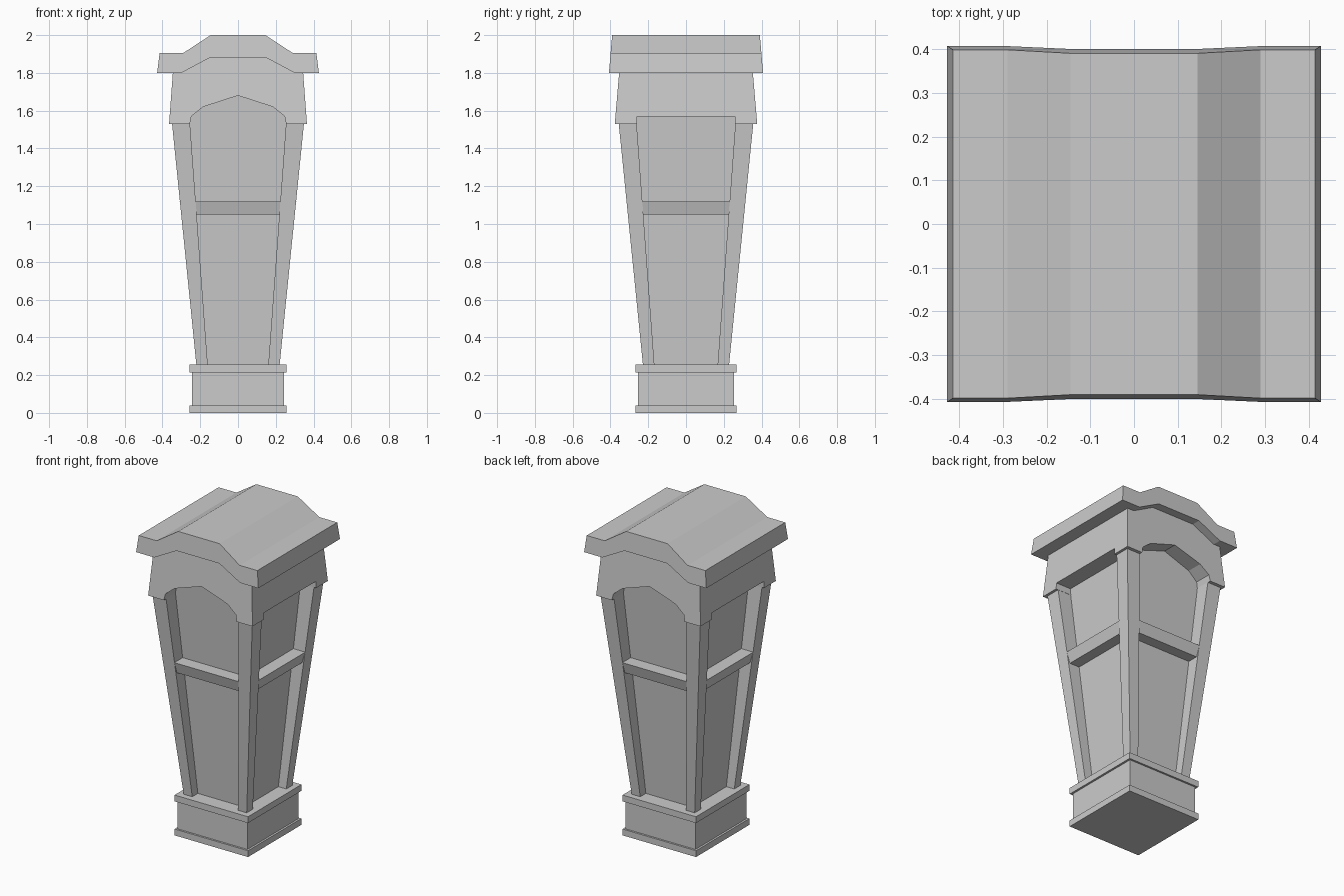
import bpy, bmesh

if "Cube" in bpy.data.objects:
    bpy.data.objects.remove(bpy.data.objects["Cube"])


def finish(name, bm):
    bmesh.ops.recalc_face_normals(bm, faces=bm.faces)
    me = bpy.data.meshes.new(name)
    bm.to_mesh(me)
    bm.free()
    ob = bpy.data.objects.new(name, me)
    bpy.context.collection.objects.link(ob)
    return ob


def skin(bm, ring_a, ring_b):
    # closed solid between two matching rings of points
    a = [bm.verts.new(p) for p in ring_a]
    b = [bm.verts.new(p) for p in ring_b]
    n = len(a)
    for i in range(n):
        j = (i + 1) % n
        bm.faces.new((a[i], a[j], b[j], b[i]))
    bm.faces.new(a)
    bm.faces.new(b[::-1])


def rect(x0, x1, y0, y1, z):
    return [(x0, y0, z), (x1, y0, z), (x1, y1, z), (x0, y1, z)]


def block(name, z0, r0, z1, r1=None):
    # block with rectangles (x0, x1, y0, y1) at the bottom and top
    bm = bmesh.new()
    skin(bm, rect(*r0, z0), rect(*(r1 or r0), z1))
    return finish(name, bm)


def centred(hx, hy):
    return (-hx, hx, -hy, hy)


def mirrored(half):
    # full symmetric profile from its right half, running from the centre outwards
    return half + [(-x, z) for x, z in reversed(half) if x > 0]


def profile_solid(name, pts, y_a, y_b):
    bm = bmesh.new()
    skin(bm, [(x, y_a(z), z) for x, z in pts], [(x, y_b(z), z) for x, z in pts])
    return finish(name, bm)


# Plinth
block("plinth_foot", 0, centred(.257, .267), .04)
block("plinth_block", .04, centred(.244, .255), .215)
block("plinth_top", .215, centred(.257, .267), .255)

# Tapered core that forms the recessed panels
block("panel_core", .25, centred(.165, .172), 1.72, centred(.268, .275))

# Corner posts, widening upwards
for sx, xn in ((-1, "left"), (1, "right")):
    for sy, yn in ((-1, "front"), (1, "back")):
        block(f"post_{yn}_{xn}",
              .25, (sx * .16, sx * .22, sy * .167, sy * .2275),
              1.54, (sx * .255, sx * .35, sy * .262, sy * .357))

# Cross rails between the posts, undercut on the outer face
for s, yn, xn in ((-1, "front", "left"), (1, "back", "right")):
    block(f"rail_{yn}", 1.05, (-.224, .224, s * .2, s * .297),
          1.12, (-.227, .227, s * .2, s * .316))
    block(f"rail_{xn}", 1.05, (s * .2, s * .29, -.229, .229),
          1.12, (s * .2, s * .309, -.233, .233))

# Cap: arched front and back walls that include the corner legs
cap_top = [(0, 1.88), (.15, 1.88), (.30, 1.80), (.345, 1.80)]
cap_low = [(.365, 1.53), (.255, 1.53), (.247, 1.57), (.185, 1.62), (0, 1.68)]
right = cap_top + cap_low
cap = right + [(-x, z) for x, z in reversed(right) if x > 0]
for s, n in ((-1, "front"), (1, "back")):
    profile_solid(f"cap_wall_{n}", cap,
                  lambda z: s * (.377 - (z - 1.53) * .085), lambda z: s * .26)

# Cap: straight side walls
for s, n in ((-1, "left"), (1, "right")):
    block(f"cap_wall_{n}", 1.57, (s * .247, s * .362, -.262, .262),
          1.80, (s * .247, s * .345, -.262, .262))

# Roof slab with raised middle and slightly sloping edges
roof_top = [(.145, 2.0), (.29, 1.905), (.415, 1.905)]
roof_low = [(.428, 1.80), (.30, 1.80), (.15, 1.88)]
profile_solid("roof", mirrored(roof_top + roof_low),
              lambda z: -.408 + (z - 1.8) * .085,
              lambda z: .408 - (z - 1.8) * .085)
